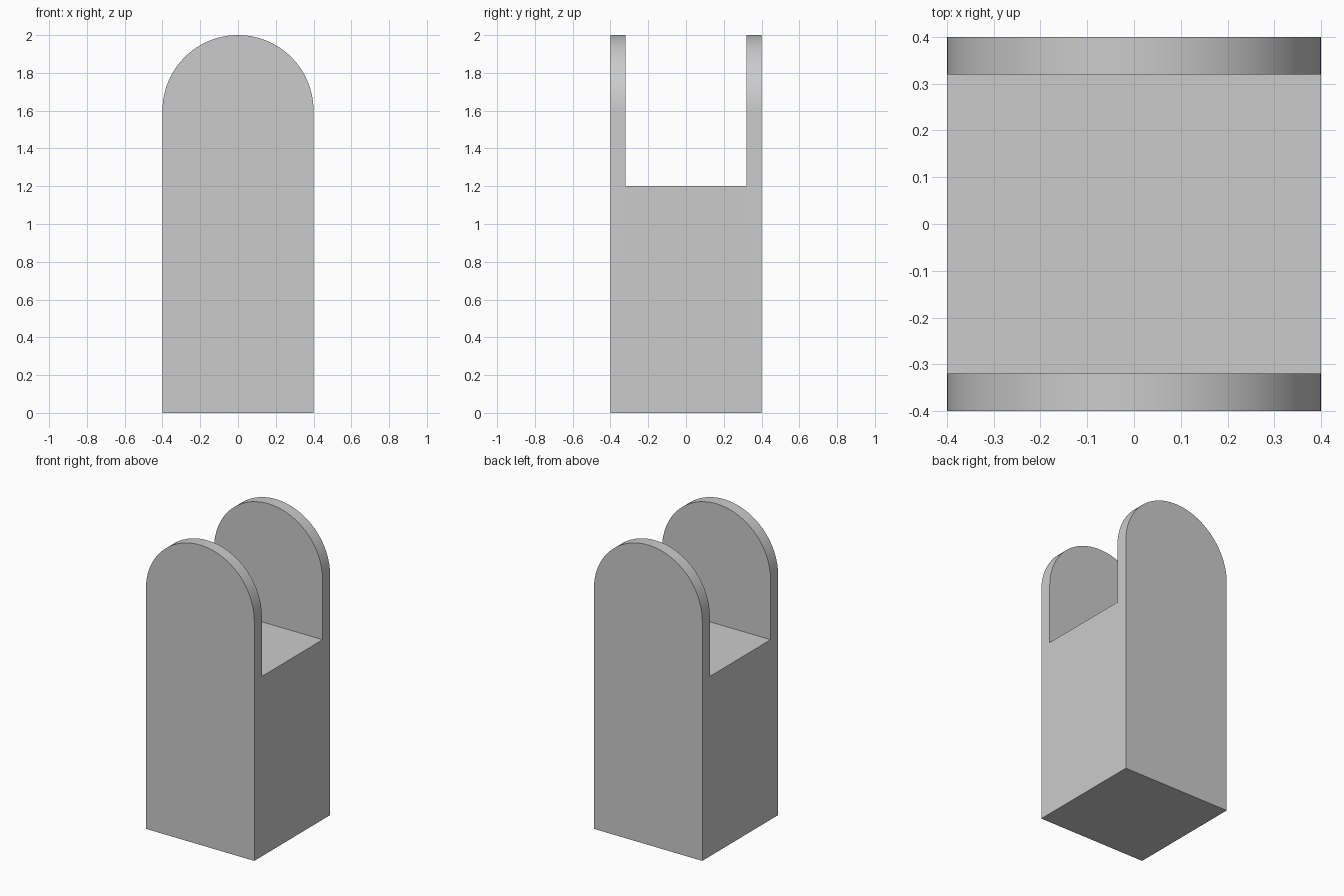
import bpy
import bmesh
from math import cos, sin, pi, radians

default = bpy.data.objects.get("Cube")
if default:
    bpy.data.objects.remove(default, do_unlink=True)

HALF = 0.4        # half width, half depth and arch radius
SPRING = 1.6      # height where the arch starts
SLOT_FLOOR = 1.2
SLOT_HALF = 0.32
SEGMENTS = 48

# Plain grey material
grey = bpy.data.materials.new("light grey")
grey.use_nodes = True
color = (0.6, 0.6, 0.6, 1)
grey.diffuse_color = color
grey.node_tree.nodes["Principled BSDF"].inputs["Base Color"].default_value = color

# Round-topped block: arch profile extruded from front to back
profile = [(-HALF, 0), (HALF, 0)]
for i in range(SEGMENTS + 1):
    a = pi * i / SEGMENTS
    profile.append((HALF * cos(a), SPRING + HALF * sin(a)))

bm = bmesh.new()
face = bm.faces.new([bm.verts.new((x, -HALF, z)) for x, z in profile])
extruded = bmesh.ops.extrude_face_region(bm, geom=[face])["geom"]
moved = [v for v in extruded if isinstance(v, bmesh.types.BMVert)]
bmesh.ops.translate(bm, verts=moved, vec=(0, 2 * HALF, 0))
bmesh.ops.recalc_face_normals(bm, faces=bm.faces)
mesh = bpy.data.meshes.new("slotted_post")
bm.to_mesh(mesh)
bm.free()
post = bpy.data.objects.new("slotted_post", mesh)
bpy.context.collection.objects.link(post)
mesh.materials.append(grey)

# Slot that leaves a thin round-topped cheek at front and back
bpy.ops.mesh.primitive_cube_add(size=1, location=(0, 0, SLOT_FLOOR + 0.5))
cutter = bpy.context.object
cutter.name = "slot_cutter"
cutter.scale = (2, 2 * SLOT_HALF, 1)
cutter.hide_render = True
cutter.data.materials.append(grey)

bpy.ops.object.select_all(action="DESELECT")
post.select_set(True)
bpy.context.view_layer.objects.active = post
cut = post.modifiers.new("slot", "BOOLEAN")
cut.operation = "DIFFERENCE"
cut.solver = "EXACT"
cut.object = cutter
bpy.ops.object.modifier_apply(modifier=cut.name)
bpy.data.objects.remove(cutter, do_unlink=True)

# Smooth arch, crisp corners
bpy.ops.object.shade_smooth_by_angle(angle=radians(30))
